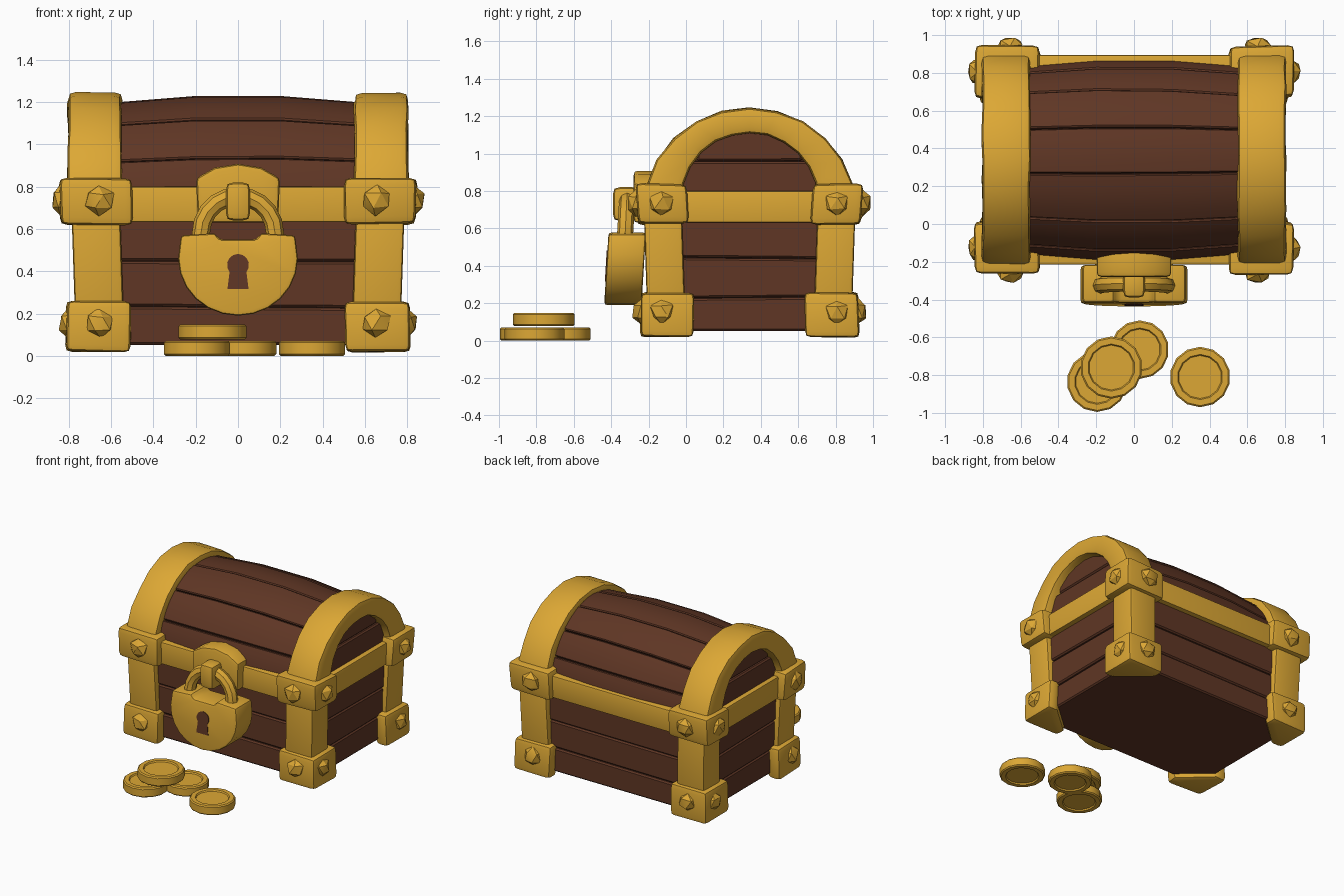
import bpy, bmesh, math, random
from math import sin, cos, pi, radians
from mathutils import Vector

random.seed(4)
if "Cube" in bpy.data.objects:
    bpy.data.objects.remove(bpy.data.objects["Cube"])

YC = 0.34  # chest centre along y


def material(name, rgb):
    m = bpy.data.materials.new(name)
    m.use_nodes = True
    m.diffuse_color = (*rgb, 1)
    m.node_tree.nodes["Principled BSDF"].inputs["Base Color"].default_value = (*rgb, 1)
    return m


GOLD = material("gold", (0.72, 0.39, 0.035))
WOOD = material("brown wood", (0.115, 0.037, 0.018))
DARK = material("dark wood gap", (0.04, 0.013, 0.007))


def finish(name, bm, mat, bevel=0.0, segments=2, wobble=0.0):
    """Round the sharp edges, then turn the bmesh into an object."""
    for v in bm.verts:
        v.co += Vector([random.uniform(-wobble, wobble) for _ in range(3)])
    bmesh.ops.recalc_face_normals(bm, faces=bm.faces[:])
    if bevel:
        edges = [e for e in bm.edges if e.calc_face_angle(0) > radians(35)]
        bmesh.ops.bevel(bm, geom=edges, offset=bevel, segments=segments,
                        profile=0.6, affect='EDGES', clamp_overlap=True)
    mesh = bpy.data.meshes.new(name)
    bm.to_mesh(mesh)
    bm.free()
    mesh.materials.append(mat)
    mesh.shade_smooth()
    mesh.set_sharp_from_angle(angle=radians(30))
    obj = bpy.data.objects.new(name, mesh)
    bpy.context.collection.objects.link(obj)
    return obj


def loft(name, rings, mat, **kw):
    """Join equal rings of points into a closed solid."""
    bm = bmesh.new()
    rows = [[bm.verts.new(p) for p in ring] for ring in rings]
    n = len(rows[0])
    for a, b in zip(rows, rows[1:]):
        for i in range(n):
            bm.faces.new((a[i], a[(i + 1) % n], b[(i + 1) % n], b[i]))
    bm.faces.new(rows[0][::-1])
    bm.faces.new(rows[-1])
    return finish(name, bm, mat, **kw)


def box(name, x, y, z, mat, **kw):
    rings = [[(x[0], y[0], h), (x[1], y[0], h), (x[1], y[1], h), (x[0], y[1], h)] for h in z]
    return loft(name, rings, mat, **kw)


def front_plate(name, outline, y0, y1, mat, lean=0.0, **kw):
    """Extrude an x-z outline along y, leaning back with height."""
    return loft(name, [[(px, y + lean * (pz - 0.4), pz) for px, pz in outline]
                       for y in (y0, y1)], mat, **kw)


# Body: three rows of slightly crooked boards over a dark core
box("body_core", (-0.72, 0.72), (YC - 0.5, YC + 0.5), (0.06, 0.7), DARK)
levels = [[h + random.uniform(-t, t) for _ in range(4)]
          for h, t in ((0.05, 0), (0.235, 0.015), (0.435, 0.015), (0.65, 0))]
for i, (low, high) in enumerate(zip(levels, levels[1:])):
    hx, hy = 0.735 + 0.006 * i, 0.517 + random.uniform(-0.005, 0.005)
    corners = [(-hx, YC - hy), (hx, YC - hy), (hx, YC + hy), (-hx, YC + hy)]
    loft(f"body_boards_{i + 1}",
         [[(cx, cy, h + d) for (cx, cy), h in zip(corners, lv)]
          for lv, d in ((low, 0.002), (high, -0.002))],
         WOOD, bevel=0.01, segments=1)

# Lid: curved planks that bulge in the middle
STATIONS = [(-0.74, 0.5), (-0.55, 0.52), (-0.2, 0.548), (0.2, 0.548), (0.55, 0.52), (0.74, 0.5)]


def lid_point(x, r, deg):
    return (x, YC - 0.98 * r * cos(radians(deg)), 0.68 + r * sin(radians(deg)))


loft("lid_core", [[lid_point(x * 0.97, r - 0.02, 15 * k) for k in range(13)]
                  for x, r in STATIONS], DARK)
seams = [(a + random.uniform(-1.5, 1.5), a + random.uniform(-1.5, 1.5))
         for a in (6, 28, 54, 83, 110, 133, 154, 174)]
for i, (s, t) in enumerate(zip(seams, seams[1:])):
    lift = random.uniform(-0.004, 0.005)
    rings = []
    for x, r in STATIONS:
        f = x / 1.48 + 0.5
        a = s[0] + (s[1] - s[0]) * f + 0.3
        b = t[0] + (t[1] - t[0]) * f - 0.3
        angles = [a + (b - a) * k / 4 for k in range(5)]
        rings.append([lid_point(x, r + lift, g) for g in angles]
                     + [lid_point(x, r - 0.05, g) for g in reversed(angles)])
    loft(f"lid_plank_{i + 1}", rings, WOOD, bevel=0.007, segments=1)

# Boards closing the lid ends
for side, s in (("left", 1), ("right", -1)):
    for i, (z0, z1, hy) in enumerate(((0.76, 0.955, 0.38), (0.96, 1.13, 0.28))):
        box(f"lid_end_board_{side}_{i + 1}", (s * 0.70, s * (0.748 - 0.006 * i)),
            (YC - hy, YC + hy), (z0, z1), WOOD, bevel=0.01, segments=1, wobble=0.003)

# Gold arches over the lid ends
for side, s in (("left", 1), ("right", -1)):
    rings = []
    for k in range(13):
        c, h = cos(pi * k / 12), sin(pi * k / 12)
        outer = (YC - 0.572 * c, 0.69 + 0.555 * h)
        inner = (YC - 0.362 * c, 0.75 + 0.36 * h)
        rings.append([(s * 0.55, *outer), (s * 0.805, *outer),
                      (s * 0.805, *inner), (s * 0.55, *inner)])
    loft(f"lid_arch_{side}", rings, GOLD, bevel=0.035, wobble=0.004)

# Gold belt around the rim
box("rim_belt", (-0.787, 0.787), (YC - 0.555, YC + 0.555), (0.632, 0.8), GOLD, bevel=0.012)


def rivet(name, pos, axis):
    bm = bmesh.new()
    bmesh.ops.create_icosphere(bm, subdivisions=1, radius=0.072)
    for v in bm.verts:
        v.co[axis] *= 0.72
        v.co += Vector(pos)
    finish(name, bm, GOLD, wobble=0.006)


# Corner posts, caps and rivets
for side, sx in (("left", 1), ("right", -1)):
    for end, sy in (("front", -1), ("back", 1)):
        tag = f"{end}_{side}"

        def ring(pts, z, grow=0.0):
            return [(sx * (px + grow), YC + sy * (py + grow), z) for px, py in pts]

        post = [(0.55, 0.355), (0.78, 0.355), (0.78, 0.558), (0.55, 0.558)]
        loft(f"post_{tag}", [ring(post, 0.1, -0.012), ring(post, 0.7, 0.008)],
             GOLD, bevel=0.022)
        block = [(0.505, 0.335), (0.845, 0.335), (0.845, 0.605), (0.505, 0.605)]
        loft(f"rim_block_{tag}", [ring(block, 0.622, -0.008), ring(block, 0.838)],
             GOLD, bevel=0.035, wobble=0.006)
        foot = [(0.51, 0.5), (0.51, 0.585), (0.815, 0.585), (0.815, 0.3), (0.73, 0.3)]
        loft(f"foot_cap_{tag}", [ring(foot, 0.02), ring(foot, 0.258, -0.005)],
             GOLD, bevel=0.03, wobble=0.005)
        for part, z, ox, oy in (("rim", 0.735, 0.835, 0.605), ("foot", 0.155, 0.798, 0.578)):
            rivet(f"{part}_rivet_{tag}", (sx * 0.655, YC + sy * oy, z), 1)
            rivet(f"{part}_side_rivet_{tag}", (sx * ox, YC + sy * 0.468, z), 0)

# Hasp plate and staple
half = [(0.19, 0.63), (0.198, 0.84), (0.11, 0.89)]
front_plate("hasp_plate", half + [(0, 0.908)] + [(-x, z) for x, z in reversed(half)],
            -0.28, -0.1, GOLD, bevel=0.025)
box("hasp_staple", (-0.057, 0.057), (-0.39, -0.25), (0.64, 0.82), GOLD, bevel=0.035)

# Padlock body with a notched top and round bottom
top = [(0.27, 0.57), (0.11, 0.58), (0.085, 0.55), (-0.085, 0.55), (-0.11, 0.58), (-0.27, 0.57)]
bowl = [(0.283 * cos(pi + pi * k / 12), 0.46 + 0.27 * sin(pi + pi * k / 12)) for k in range(13)]
front_plate("padlock_body", top + bowl, -0.425, -0.225, GOLD, lean=0.06, bevel=0.022)

# Keyhole
hole = [(0.052 * cos(radians(a)), 0.43 + 0.052 * sin(radians(a))) for a in range(-40, 221, 26)]
front_plate("keyhole", hole + [(-0.05, 0.315), (0.05, 0.315)], -0.429, -0.422, WOOD, lean=0.06)

# Shackle: a tube bent over the top
path = [(0.175, 0.52)] + [(0.175 * cos(pi * k / 10), 0.58 + 0.175 * sin(pi * k / 10))
                          for k in range(11)] + [(-0.175, 0.52)]
rings = []
for k, (px, pz) in enumerate(path):
    g = pi * min(max(k - 1, 0), 10) / 10
    rings.append([(px + 0.043 * cos(q) * cos(g), -0.325 + 0.06 * (pz - 0.58) + 0.043 * sin(q),
                   pz + 0.043 * cos(q) * sin(g)) for q in [pi * j / 4 for j in range(8)]])
loft("padlock_shackle", rings, GOLD)

# Coins with raised rims
for i, (cx, cy, z, r) in enumerate(((-0.195, -0.835, 0, 0.16), (0.03, -0.665, 0, 0.155),
                                    (-0.12, -0.76, 0.078, 0.165), (0.35, -0.81, 0, 0.16))):
    bm = bmesh.new()
    bmesh.ops.create_cone(bm, cap_ends=True, segments=14, radius1=r, radius2=r, depth=0.07)
    bmesh.ops.bevel(bm, geom=[e for e in bm.edges if abs(e.verts[0].co.z - e.verts[1].co.z) < 0.01],
                    offset=0.008, segments=1, affect='EDGES')
    caps = [f for f in bm.faces if abs(f.normal.z) > 0.95]
    bmesh.ops.inset_individual(bm, faces=caps, thickness=0.032)
    bmesh.ops.inset_individual(bm, faces=caps, thickness=0.006, depth=-0.01)
    bmesh.ops.translate(bm, verts=bm.verts[:], vec=(cx, cy, z + 0.035))
    finish(f"coin_{i + 1}", bm, GOLD)
